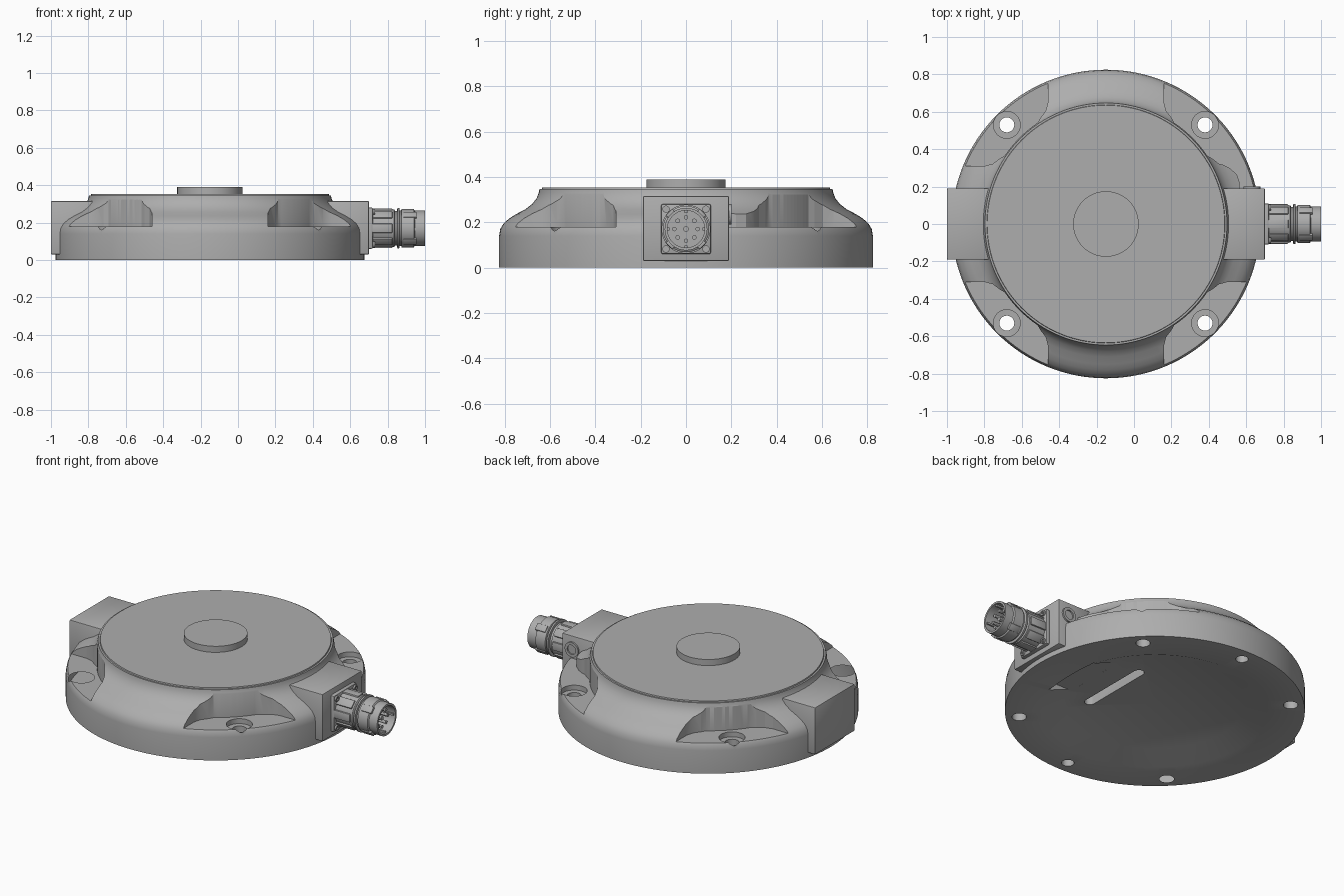
import bpy, bmesh, math
from mathutils import Matrix, Vector

cube = bpy.data.objects.get("Cube")
if cube:
    bpy.data.objects.remove(cube, do_unlink=True)

CX = -0.15      # axis of the round housing
PLUG_Z = 0.17   # axis height of the plug

metal = bpy.data.materials.new("grey_metal")
metal.use_nodes = True
metal.diffuse_color = (0.42, 0.42, 0.42, 1)
metal.node_tree.nodes["Principled BSDF"].inputs["Base Color"].default_value = (0.42, 0.42, 0.42, 1)


def finish(name, bm, smooth=True):
    bmesh.ops.remove_doubles(bm, verts=bm.verts, dist=1e-5)
    bmesh.ops.recalc_face_normals(bm, faces=bm.faces)
    mesh = bpy.data.meshes.new(name)
    bm.to_mesh(mesh)
    bm.free()
    mesh.materials.append(metal)
    ob = bpy.data.objects.new(name, mesh)
    bpy.context.collection.objects.link(ob)
    if smooth:
        shade(ob)
    return ob


def shade(ob):
    bpy.ops.object.select_all(action='DESELECT')
    ob.select_set(True)
    bpy.context.view_layer.objects.active = ob
    bpy.ops.object.shade_smooth_by_angle(angle=math.radians(30))


def lathe(name, profile, matrix, segments=48):
    """Revolve (radius, height) points that start and end on the axis."""
    bm = bmesh.new()
    verts = [bm.verts.new((r, 0, z)) for r, z in profile]
    edges = [bm.edges.new(pair) for pair in zip(verts, verts[1:])]
    bmesh.ops.spin(bm, geom=verts + edges, cent=(0, 0, 0), axis=(0, 0, 1),
                   angle=2 * math.pi, steps=segments, use_merge=True)
    bm.transform(matrix)
    return finish(name, bm)


def prism(name, outline, z0, z1):
    bm = bmesh.new()
    face = bm.faces.new([bm.verts.new((x + CX, y, z0)) for x, y in outline])
    top = bmesh.ops.extrude_face_region(bm, geom=[face])["geom"]
    bmesh.ops.translate(bm, vec=(0, 0, z1 - z0),
                        verts=[v for v in top if isinstance(v, bmesh.types.BMVert)])
    return finish(name, bm, False)


def box(name, low, high, bevel=0.0):
    low, high = Vector(low), Vector(high)
    bm = bmesh.new()
    bmesh.ops.create_cube(bm, size=1)
    bm.transform(Matrix.Translation((low + high) / 2) @ Matrix.Diagonal((high - low).to_4d()))
    if bevel:
        bmesh.ops.bevel(bm, geom=bm.edges[:], offset=bevel, segments=2, affect='EDGES', profile=0.5)
    return finish(name, bm)


def rod(name, radius, z0, z1, matrix, segments=24):
    return lathe(name, [(0, z0), (radius, z0), (radius, z1), (0, z1)], matrix, segments)


def cut(target, cutters):
    bpy.context.view_layer.objects.active = target
    for cutter in cutters:
        mod = target.modifiers.new("cut", 'BOOLEAN')
        mod.operation = 'DIFFERENCE'
        mod.solver = 'EXACT'
        mod.object = cutter
        bpy.ops.object.modifier_apply(modifier=mod.name)
        bpy.data.objects.remove(cutter, do_unlink=True)


def arc(radius, start, end, steps, cx=0, cy=0):
    for i in range(steps + 1):
        a = math.radians(start + (end - start) * i / steps)
        yield (cx + radius * math.cos(a), cy + radius * math.sin(a))


# Round housing with a curved shoulder and a shallow underside recess
centre = Matrix.Translation((CX, 0, 0))
housing = lathe("housing", [
    (0, 0.05), (0.5, 0.05), (0.62, 0), (0.825, 0), (0.825, 0.14), (0.82, 0.17),
    (0.805, 0.195), (0.78, 0.217), (0.75, 0.236), (0.71, 0.257), (0.68, 0.28),
    (0.66, 0.305), (0.65, 0.33), (0.647, 0.346), (0.637, 0.346), (0.635, 0.353),
    (0, 0.353)], centre, 128)

# Four bolt pockets, drilled and counterbored
cutters = []
corner = [(0.31, 0.65), (0.322, 0.605), (0.35, 0.568)]
pocket = ([(0.9, 0.9), (0.31, 0.9)] + corner + list(arc(0.653, 56, 34, 12))
          + [(y, x) for x, y in reversed(corner)] + [(0.9, 0.31)])
for sx in (1, -1):
    for sy in (1, -1):
        cutters.append(prism("pocket_cutter", [(x * sx, y * sy) for x, y in pocket], 0.18, 0.5))
        spot = Matrix.Translation((CX + 0.53 * sx, 0.53 * sy, 0))
        cutters.append(rod("counterbore_cutter", 0.072, 0.15, 0.3, spot, 32))
        cutters.append(rod("bolt_hole_cutter", 0.04, -0.1, 0.3, spot, 32))

# Blind holes, cable channel and slot underneath, notch next to the plug box
for sy in (1, -1):
    cutters.append(rod("blind_hole_cutter", 0.035, -0.1, 0.1,
                       Matrix.Translation((CX, 0.745 * sy, 0)), 32))
cutters.append(box("channel_cutter", (CX + 0.44, -0.19, -0.1), (CX + 0.6, 0.19, 0.0501)))
slot = list(arc(0.03, 0, 180, 8, 0.283, 0.2)) + list(arc(0.03, 180, 360, 8, 0.283, -0.22))
cutters.append(prism("slot_cutter", slot, -0.1, 0.12))
notch = [(0.9, 0.1), (0.9, 0.33), (0.6, 0.33), (0.66, 0.3), (0.7, 0.265), (0.715, 0.22), (0.715, 0.1)]
cutters.append(prism("notch_cutter", notch, 0.18, 0.5))
cut(housing, cutters)
shade(housing)

rod("centre_boss", 0.175, 0.34, 0.39, centre, 64)

# Side boxes
box("plug_box", (0.46, -0.19, 0.03), (0.7, 0.19, 0.315), 0.005)
box("rear_box", (-1, -0.19, 0.03), (-0.76, 0.19, 0.315), 0.005)

# Round side port on the plug box
lathe("side_port", [(0, 0), (0.045, 0), (0.045, 0.012), (0.028, 0.012), (0.028, 0.004), (0, 0.004)],
      Matrix.Translation((0.63, 0.188, 0.235)) @ Matrix.Rotation(-math.pi / 2, 4, 'X'), 32)

# Plug: square flange, stepped hollow shell, screws, ribs and pins
axis = Matrix.Translation((0, 0, PLUG_Z)) @ Matrix.Rotation(math.pi / 2, 4, 'Y')
box("plug_flange", (0.69, -0.11, PLUG_Z - 0.11), (0.722, 0.11, PLUG_Z + 0.11), 0.008)
lathe("plug_shell", [
    (0, 0.71), (0.1, 0.71), (0.1, 0.835), (0.092, 0.84), (0.092, 0.85), (0.108, 0.852),
    (0.108, 0.862), (0.094, 0.864), (0.094, 0.872), (0.102, 0.875), (0.102, 0.94), (0.094, 0.945),
    (0.094, 1), (0.082, 1), (0.082, 0.9), (0, 0.9)], axis)
for y in (-0.088, 0.088):
    for z in (-0.088, 0.088):
        spot = Matrix.Translation((0, y, z)) @ axis
        lathe("flange_screw", [(0, 0.72), (0.016, 0.72), (0.016, 0.732), (0.008, 0.732),
                               (0.008, 0.726), (0, 0.726)], spot, 16)

for i in range(8):
    turn = Matrix.Translation((0, 0, PLUG_Z)) @ Matrix.Rotation(math.radians(45 * i), 4, 'X')
    rib = box("shell_rib", (0.715, -0.025, 0.09), (0.825, 0.025, 0.106), 0.004)
    rib.matrix_world = turn
    if i % 2:
        grip = box("ring_grip", (0.885, -0.02, 0.09), (0.955, 0.02, 0.106), 0.003)
        grip.matrix_world = turn
    else:
        key = box("inner_key", (0.9, -0.006, 0.072), (0.99, 0.006, 0.085))
        key.matrix_world = turn
    rod("contact_pin", 0.01, 0.895, 0.97, turn @ Matrix.Translation((0, 0, 0.052)) @
        Matrix.Rotation(math.pi / 2, 4, 'Y'), 12)
rod("centre_pin", 0.012, 0.895, 0.97, axis, 12)
